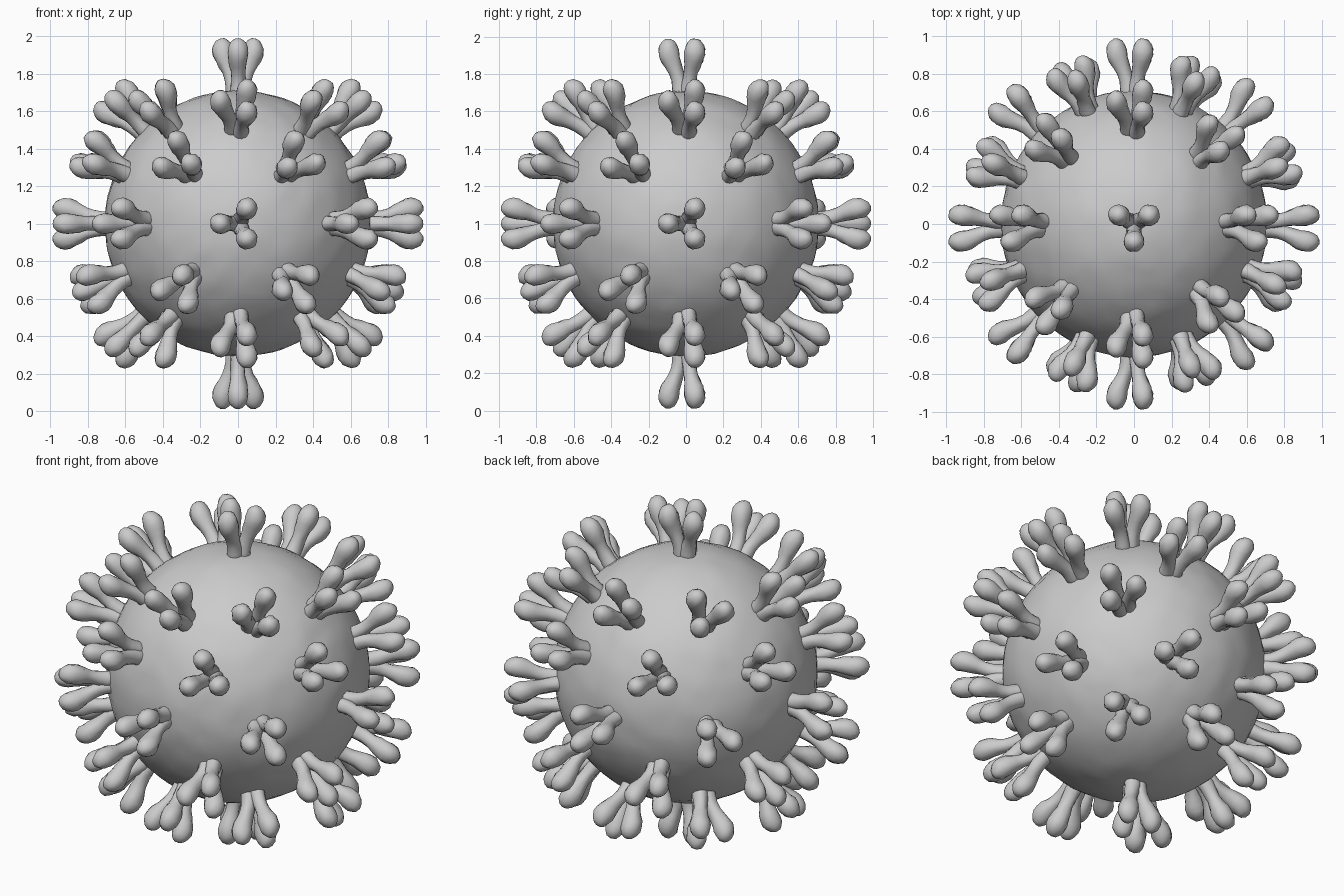
import bpy, bmesh
from math import radians, sin, cos, pi
from mathutils import Matrix, Vector, noise

if "Cube" in bpy.data.objects:
    bpy.data.objects.remove(bpy.data.objects["Cube"])

CENTRE = Vector((0, 0, 1))


def finish(bm, name):
    bmesh.ops.recalc_face_normals(bm, faces=bm.faces)
    mesh = bpy.data.meshes.new(name)
    bm.to_mesh(mesh)
    bm.free()
    for p in mesh.polygons:
        p.use_smooth = True
    return mesh


def add_object(name, mesh, matrix):
    ob = bpy.data.objects.new(name, mesh)
    bpy.context.collection.objects.link(ob)
    ob.matrix_world = matrix
    return ob


# Round body with a slightly lumpy skin
bm = bmesh.new()
bmesh.ops.create_icosphere(bm, subdivisions=5, radius=0.71)
for v in bm.verts:
    v.co *= 1 + 0.007 * noise.noise(v.co * 9) + 0.004 * noise.noise(v.co * 20)
add_object("body", finish(bm, "body"), Matrix.Translation(CENTRE))


# Three-lobed spike: each lobe is a teardrop leaning outwards
# (distance from body centre, outward offset, radius)
PROFILE = [(0.655, 0.024, 0.036), (0.69, 0.026, 0.044), (0.73, 0.029, 0.042),
           (0.77, 0.038, 0.038), (0.81, 0.053, 0.038), (0.845, 0.068, 0.044),
           (0.88, 0.082, 0.052), (0.91, 0.092, 0.056), (0.94, 0.100, 0.053),
           (0.962, 0.104, 0.043), (0.98, 0.107, 0.026)]
SIDES = 16


def add_lobe(bm, angle):
    out = Vector((cos(angle), sin(angle), 0))
    side = Vector((-sin(angle), cos(angle), 0))
    tilted = (out - Vector((0, 0, 0.35))).normalized()
    rings = []
    for i, (z, d, r) in enumerate(PROFILE):
        tilt = out.lerp(tilted, min(1, i / 5)).normalized()
        c = out * d + Vector((0, 0, z))
        ring = []
        for k in range(SIDES):
            a = 2 * pi * k / SIDES
            offset = tilt * cos(a) + side * sin(a)
            p = c + offset * r
            bump = 0.006 * noise.noise(p * 35) + 0.003 * noise.noise(p * 80)
            ring.append(bm.verts.new(p + offset * bump))
        rings.append(ring)
    for a, b in zip(rings, rings[1:]):
        for k in range(SIDES):
            n = (k + 1) % SIDES
            bm.faces.new((a[k], a[n], b[n], b[k]))
    bm.faces.new(rings[0])
    tip = bm.verts.new(out * 0.108 + Vector((0, 0, 0.988)))
    for k in range(SIDES):
        bm.faces.new((rings[-1][k], rings[-1][(k + 1) % SIDES], tip))


bm = bmesh.new()
for angle in (-90, 30, 150):
    add_lobe(bm, radians(angle))
spike_mesh = finish(bm, "spike")


def add_spike(azimuth, polar, twist=0):
    m = (Matrix.Translation(CENTRE)
         @ Matrix.Rotation(radians(azimuth), 4, 'Z')
         @ Matrix.Rotation(radians(polar), 4, 'Y')
         @ Matrix.Rotation(radians(twist), 4, 'Z'))
    add_object("spike", spike_mesh, m)


# Four upright circles of spikes, sharing the two poles
for azimuth in (0, -45, -90, -135):
    for polar in range(0, 360, 45):
        if azimuth == 0 or polar % 180:
            add_spike(azimuth, polar)

# Two staggered rings above and below the equator
for k in range(8):
    add_spike(22.5 + 45 * k, 67.5, 37)
    add_spike(22.5 + 45 * k, 112.5, 2)
